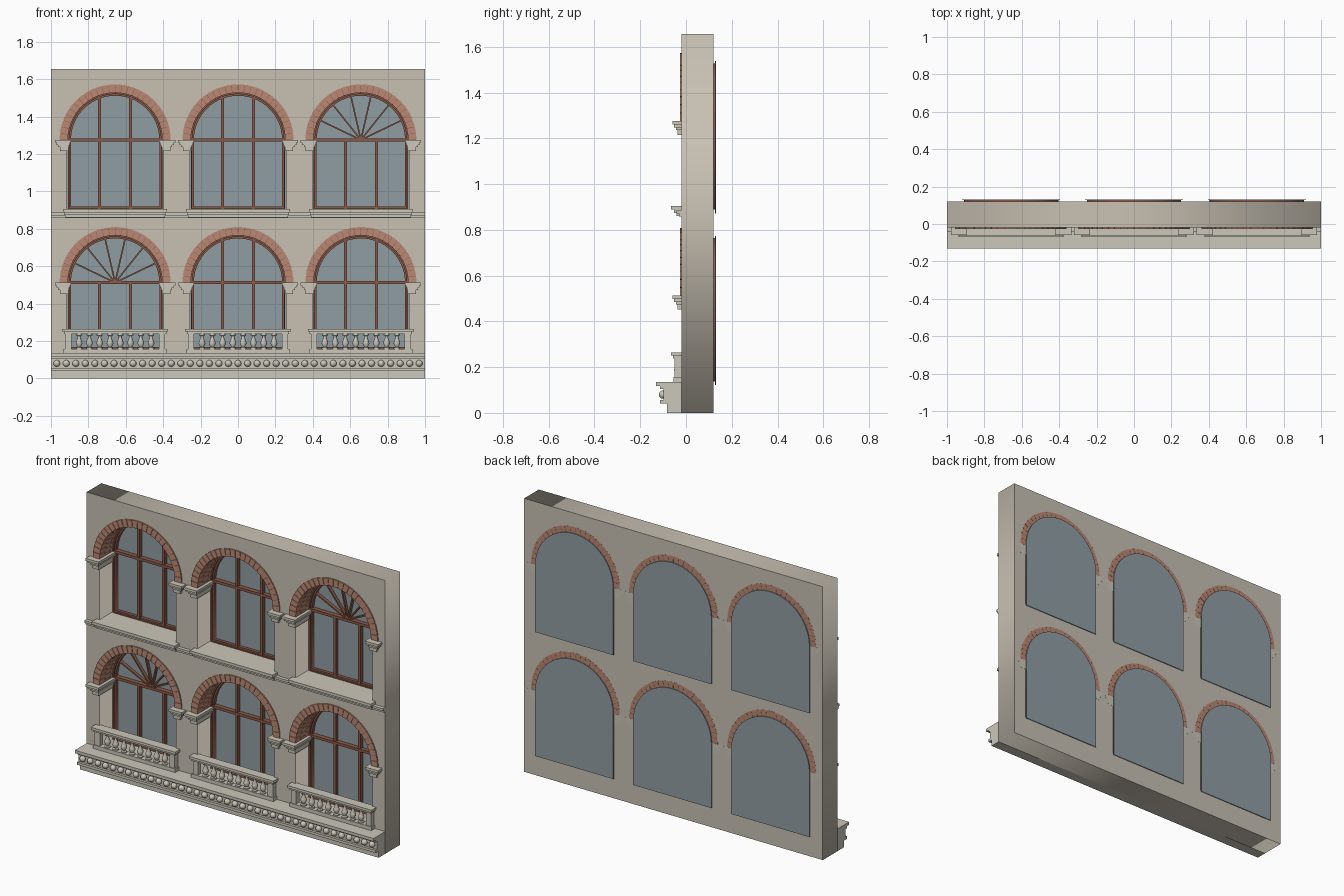
import bpy, bmesh
from math import pi, sin, cos
from mathutils import Matrix, Vector

cube = bpy.data.objects.get("Cube")
if cube:
    bpy.data.objects.remove(cube, do_unlink=True)


def material(name, r, g, b):
    m = bpy.data.materials.new(name)
    m.use_nodes = True
    m.diffuse_color = (r, g, b, 1)
    m.node_tree.nodes["Principled BSDF"].inputs["Base Color"].default_value = (r, g, b, 1)
    return m


WALL = material("warm wall plaster", 0.58, 0.53, 0.45)
TRIM = material("pale trim stone", 0.60, 0.57, 0.49)
BRICK = material("salmon brick", 0.50, 0.25, 0.175)
MORTAR = material("dark mortar", 0.26, 0.13, 0.09)
WOOD = material("brown window wood", 0.25, 0.10, 0.065)
GLASS = material("grey blue glass", 0.28, 0.34, 0.365)

BAYS = (-0.657, 0, 0.657)
FLOORS = ((0.512, 0.135), (1.275, 0.885))   # spring height, opening bottom
HALF = 0.257
BACK = 0.12


def finish(name, bm, mat, smooth=False):
    bmesh.ops.recalc_face_normals(bm, faces=bm.faces)
    mesh = bpy.data.meshes.new(name)
    bm.to_mesh(mesh)
    bm.free()
    mesh.materials.append(mat)
    ob = bpy.data.objects.new(name, mesh)
    bpy.context.collection.objects.link(ob)
    if smooth:
        bpy.ops.object.select_all(action='DESELECT')
        ob.select_set(True)
        bpy.context.view_layer.objects.active = ob
        bpy.ops.object.shade_smooth_by_angle(angle=0.7)
    return ob


def box(bm, x, y, z, turn=None):
    size = (abs(x[1] - x[0]), y[1] - y[0], z[1] - z[0], 1)
    mid = Vector((sum(x) / 2, sum(y) / 2, sum(z) / 2))
    m = Matrix.Translation(mid) @ Matrix.Diagonal(size)
    bmesh.ops.create_cube(bm, size=1, matrix=turn @ m if turn else m)


def plate(name, loops, y0, y1, mat):
    """Solid plate in the xz plane; loops after the outline cut holes."""
    cu = bpy.data.curves.new(name, 'CURVE')
    cu.dimensions, cu.fill_mode, cu.extrude = '2D', 'BOTH', (y1 - y0) / 2
    for pts in loops:
        sp = cu.splines.new('POLY')
        sp.points.add(len(pts) - 1)
        for p, (x, z) in zip(sp.points, pts):
            p.co = (x, z, 0, 1)
        sp.use_cyclic_u = True
    tmp = bpy.data.objects.new(name + "_curve", cu)
    bpy.context.collection.objects.link(tmp)
    deps = bpy.context.evaluated_depsgraph_get()
    mesh = bpy.data.meshes.new_from_object(tmp.evaluated_get(deps))
    bpy.data.objects.remove(tmp, do_unlink=True)
    bm = bmesh.new()
    bm.from_mesh(mesh)
    bpy.data.meshes.remove(mesh)
    bmesh.ops.remove_doubles(bm, verts=bm.verts, dist=1e-5)
    turn = Matrix.Translation((0, (y0 + y1) / 2, 0)) @ Matrix.Rotation(pi / 2, 4, 'X')
    bmesh.ops.transform(bm, matrix=turn, verts=bm.verts)
    return finish(name, bm, mat)


def arc(cx, cz, r, n=40):
    return [(cx + r * cos(pi * i / n), cz + r * sin(pi * i / n)) for i in range(n + 1)]


def arch(cx, spring, bottom, half, radius=None):
    return ([(cx - half, spring), (cx - half, bottom), (cx + half, bottom), (cx + half, spring)]
            [0 if radius else 1:3 + bool(radius)] + arc(cx, spring, radius or half))


def ring_block(bm, cx, cz, r0, r1, a0, a1, y0, y1, n):
    """Curved block between two radii and two angles."""
    rows = []
    for i in range(n + 1):
        a = a0 + (a1 - a0) * i / n
        rows.append([bm.verts.new((cx + r * cos(a), y, cz + r * sin(a)))
                     for r, y in ((r0, y0), (r1, y0), (r1, y1), (r0, y1))])
    for p, q in zip(rows, rows[1:]):
        for k in range(4):
            bm.faces.new((p[k], p[k - 1], q[k - 1], q[k]))
    bm.faces.new(rows[0])
    bm.faces.new(rows[-1][::-1])


# Wall with six arched openings
holes = [arch(x, s, b, HALF, 0.293) for x in BAYS for s, b in FLOORS]
plate("wall", [[(-1, 0), (1, 0), (1, 1.655), (-1, 1.655)]] + holes, -0.02, BACK, WALL)

# Stepped plinth with a row of beads
bm = bmesh.new()
for y, z0, z1 in ((-0.083, 0, 0.04), (-0.113, 0.04, 0.056), (-0.098, 0.056, 0.104),
                  (-0.113, 0.104, 0.117), (-0.132, 0.117, 0.135)):
    box(bm, (-1, 1), (y, -0.02), (z0, z1))
finish("plinth", bm, TRIM)
bm = bmesh.new()
for i in range(39):
    bmesh.ops.create_uvsphere(bm, u_segments=12, v_segments=8, radius=0.018,
                              matrix=Matrix.Translation((-0.969 + i * 0.051, -0.101, 0.08)))
finish("plinth_beads", bm, TRIM, True)

# String course between the floors
bm = bmesh.new()
box(bm, (-1, 1), (-0.031, -0.01), (0.858, 0.872))
box(bm, (-1, 1), (-0.041, -0.01), (0.872, 0.886))
finish("string_course", bm, TRIM)


def brick_arch(cx, cz):
    bm = bmesh.new()
    ring_block(bm, cx, cz, 0.2535, 0.2935, 0, pi, -0.0235, BACK, 36)
    finish("arch_mortar", bm, MORTAR)
    bm = bmesh.new()
    count, rows, gap = 26, 3, 0.005
    step, depth = pi / count, (BACK + 0.0275) / rows
    for row in range(rows):
        y0 = -0.027 + row * depth
        for i in range(count + row % 2):
            a = (i - 0.5 * (row % 2)) * step
            ring_block(bm, cx, cz, 0.252, 0.297, max(a, 0) + gap, min(a + step, pi) - gap,
                       y0, y0 + depth - (0.0015 if row < rows - 1 else 0), 2)
    finish("arch_bricks", bm, BRICK)


def imposts(cx, cz):
    bm = bmesh.new()
    for s in (-1, 1):
        for a, b, y, top, low in ((0.235, 0.322, -0.06, 0, 0.015), (0.240, 0.314, -0.052, 0.015, 0.027),
                                  (0.246, 0.305, -0.044, 0.027, 0.039), (0.250, 0.295, -0.037, 0.039, 0.06)):
            box(bm, (cx + s * a, cx + s * b), (y, BACK + 0.0005), (cz - low, cz - top))
    finish("imposts", bm, TRIM)


def window(cx, cz, bottom, fan):
    low = bottom + 0.003
    plate("glass", [arch(cx, cz, bottom - 0.013, 0.262)], 0.127, 0.132, GLASS)
    plate("outer_frame", [arch(cx, cz, low, 0.2525), arch(cx, cz, low + 0.02, 0.245)],
          0.098, 0.128, WOOD)
    plate("inner_frame", [arch(cx, cz, low, 0.247), arch(cx, cz, low + 0.03, 0.236)],
          0.108, 0.128, WOOD)
    bm = bmesh.new()
    box(bm, (cx - 0.245, cx + 0.245), (0.1, 0.128), (cz - 0.008, cz + 0.008))
    for x in (-0.083, 0.083):
        top = cz if fan else cz + 0.23
        box(bm, (cx + x - 0.008, cx + x + 0.008), (0.104, 0.128), (low, top))
    if fan:
        for i in range(1, 7):
            turn = Matrix.Translation((cx, 0, cz)) @ Matrix.Rotation(-pi * i / 7, 4, 'Y')
            box(bm, (0, 0.241), (0.108, 0.128), (-0.004, 0.004), turn)
    finish("glazing_bars", bm, WOOD)


def sill(cx):
    bm = bmesh.new()
    box(bm, (cx - 0.278, cx + 0.278), (-0.065, 0.11), (0.888, 0.905))
    box(bm, (cx - 0.272, cx + 0.272), (-0.053, 0), (0.874, 0.888))
    box(bm, (cx - 0.266, cx + 0.266), (-0.041, 0), (0.86, 0.874))
    finish("window_sill", bm, TRIM)


def balustrade(cx):
    bm = bmesh.new()
    box(bm, (cx - 0.283, cx + 0.283), (-0.066, -0.008), (0.25, 0.265))
    box(bm, (cx - 0.274, cx + 0.274), (-0.057, -0.014), (0.238, 0.25))
    box(bm, (cx - 0.275, cx + 0.275), (-0.055, -0.016), (0.135, 0.157))
    for s in (-1, 1):
        box(bm, (cx + s * 0.234, cx + s * 0.268), (-0.05, -0.018), (0.157, 0.238))
    finish("balustrade_rails", bm, TRIM)
    bm = bmesh.new()
    profile = ((0.017, 0.155), (0.017, 0.164), (0.009, 0.168), (0.018, 0.186), (0.016, 0.197),
               (0.008, 0.218), (0.009, 0.227), (0.016, 0.230), (0.016, 0.240))
    for i in range(8):
        x = cx + (i - 3.5) * 0.055
        rings = [[bm.verts.new((x + r * cos(k * pi / 5), -0.035 + r * sin(k * pi / 5), z))
                  for k in range(10)] for r, z in profile]
        for p, q in zip(rings, rings[1:]):
            for k in range(10):
                bm.faces.new((p[k - 1], p[k], q[k], q[k - 1]))
    finish("balusters", bm, TRIM, True)


# Repeat the bay parts over both floors
for floor, (spring, bottom) in enumerate(FLOORS):
    for bay, x in enumerate(BAYS):
        brick_arch(x, spring)
        imposts(x, spring)
        window(x, spring, bottom, (floor, bay) in ((0, 0), (1, 2)))
        (sill if floor else balustrade)(x)
